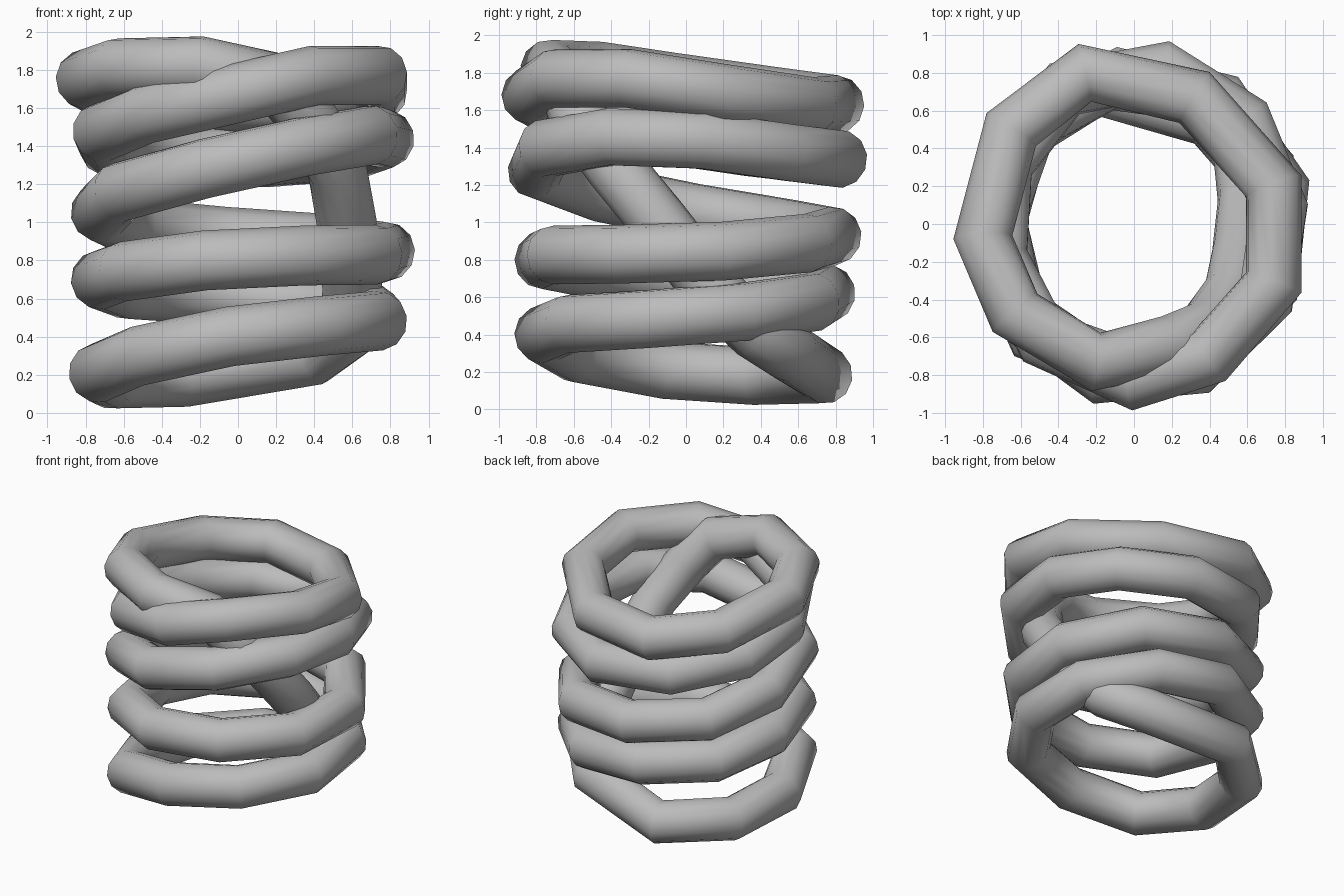
import bpy
import math
from mathutils import Vector

cube = bpy.data.objects.get("Cube")
if cube:
    bpy.data.objects.remove(cube, do_unlink=True)

TUBE = 0.157

# (ring radius, height) at every eighth of a turn, from the back counterclockwise
KEYS = [
    (.80, .20), (.78, .17), (.73, .19), (.79, .29), (.76, .41), (.77, .47), (.76, .49), (.77, .55),
    (.77, .61), (.76, .64), (.72, .70), (.77, .75), (.79, .82), (.79, .83), (.80, .83), (.80, .88),
    (.79, .92), (.76, .97), (.72, 1.06), (.79, 1.18), (.83, 1.32), (.82, 1.46), (.77, 1.45), (.80, 1.37),
    (.84, 1.33), (.78, 1.37), (.72, 1.44), (.77, 1.55), (.83, 1.68),
]

# Stretches of the coil: start angle, end angle, number of straight pieces
STRETCHES = [(111, 734, 16), (734, 978, 6), (978, 1159, 5), (1159, 1350, 5)]

# Top ring, after the regular coil
TOP_RING = [
    (0, -.83, 1.68), (.40, -.70, 1.77), (.74, -.31, 1.77), (.74, .20, 1.69),
    (.32, .67, 1.62), (-.26, .80, 1.63), (-.65, .50, 1.67), (-.80, -.07, 1.75),
    (-.63, -.47, 1.81), (-.20, -.73, 1.82),
]

# Strut running down inside the coil to close the loop
STRUT = [
    (.19, -.64, 1.74), (.38, -.56, 1.53), (.52, -.37, 1.28), (.57, -.14, 1.0),
    (.60, .13, .65), (.57, .37, .42), (.40, .56, .30),
]


def coil_point(angle):
    """Point on the coil at an angle, blended between neighbouring keys."""
    t = (angle - 90) / 45
    i = int(t)
    r, z = Vector(KEYS[i]).lerp(Vector(KEYS[i + 1]), t - i)
    a = math.radians(angle)
    return Vector((r * math.cos(a), r * math.sin(a), z))


path = [coil_point(start + (end - start) * k / count)
        for start, end, count in STRETCHES for k in range(count)]
path += [Vector(p) for p in TOP_RING + STRUT]

# Round tube swept along the closed path
curve = bpy.data.curves.new("coil_path", "CURVE")
curve.dimensions = "3D"
curve.bevel_depth = TUBE
curve.bevel_resolution = 4
spline = curve.splines.new("POLY")
spline.points.add(len(path) - 1)
for point, co in zip(spline.points, path):
    point.co = (*co, 1)
spline.use_cyclic_u = True
coil = bpy.data.objects.new("coiled_tube", curve)
bpy.context.collection.objects.link(coil)
bpy.ops.object.select_all(action="DESELECT")
coil.select_set(True)
bpy.context.view_layer.objects.active = coil
bpy.ops.object.convert(target="MESH")
coil = bpy.context.object
coil.name = "coiled_tube"
bpy.ops.object.shade_smooth()

# Plain grey
grey = bpy.data.materials.new("grey")
grey.use_nodes = True
colour = (.5, .5, .5, 1)
grey.diffuse_color = colour
grey.node_tree.nodes["Principled BSDF"].inputs["Base Color"].default_value = colour
coil.data.materials.clear()
coil.data.materials.append(grey)
